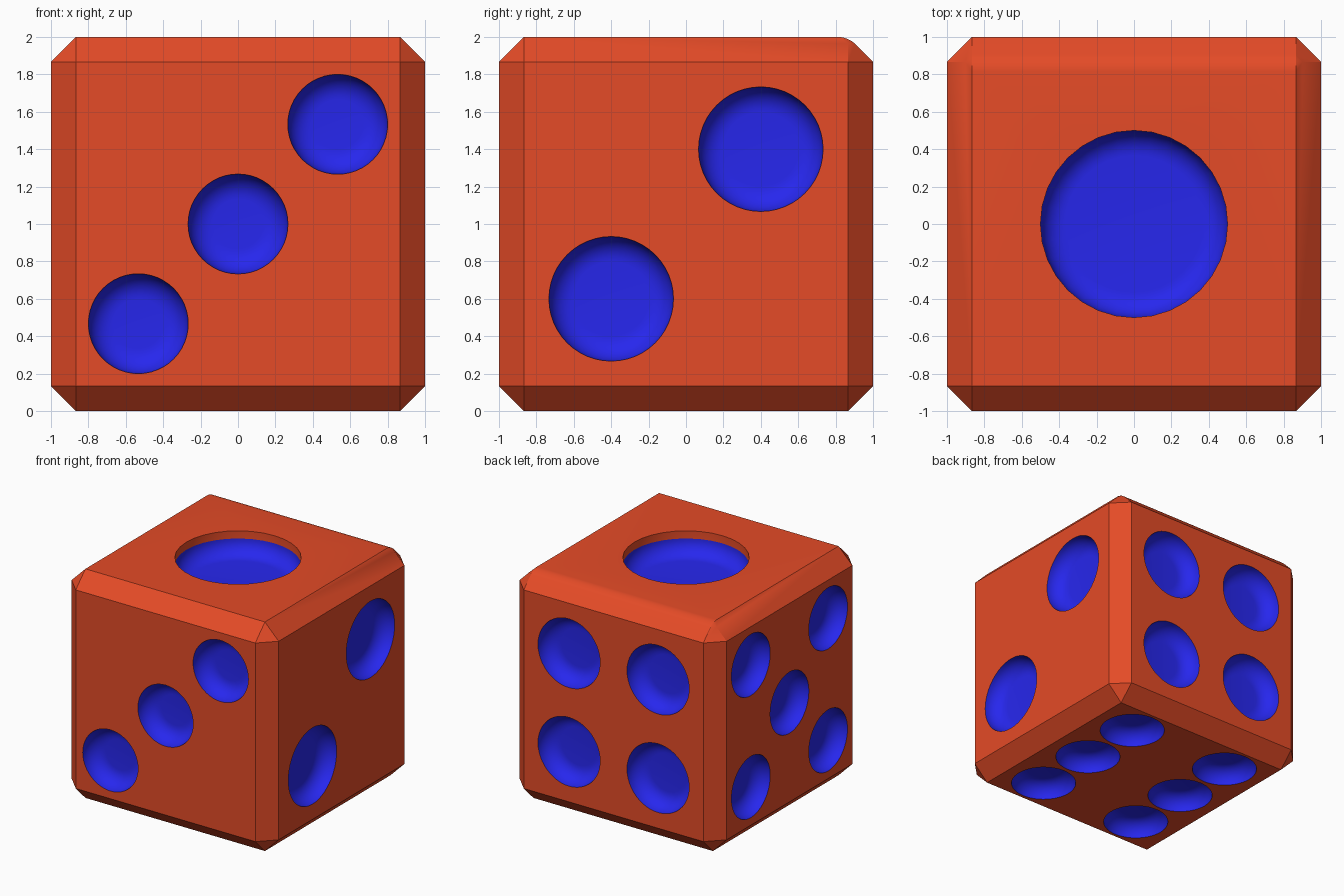
import bpy, bmesh
from math import pi, sin, cos, radians
from mathutils import Vector, Matrix

if "Cube" in bpy.data.objects:
    bpy.data.objects.remove(bpy.data.objects["Cube"])


def material(name, color):
    m = bpy.data.materials.new(name)
    m.diffuse_color = color
    m.use_nodes = True
    m.node_tree.nodes["Principled BSDF"].inputs["Base Color"].default_value = m.diffuse_color
    return m


BODY = material("orange_body", (0.78, 0.07, 0.02, 1))
PIP = material("blue_pip", (0.02, 0.02, 0.85, 1))
CH = 0.133  # chamfer width, also pip depth

# Body: chamfered cube, with the top-back edge rounded over
bm = bmesh.new()
bmesh.ops.create_cube(bm, size=2, matrix=Matrix.Translation((0, 0, 1)))
bmesh.ops.bevel(bm, geom=bm.edges[:], offset=CH, offset_type='OFFSET',
                segments=1, affect='EDGES')
edge = [e for e in bm.edges
        if all(v.co.z > 1.99 and v.co.y > 0.8 for v in e.verts)]
bmesh.ops.bevel(bm, geom=edge, offset=0.05, offset_type='OFFSET',
                segments=5, profile=0.5, affect='EDGES')
mesh = bpy.data.meshes.new("die_body")
bm.to_mesh(mesh)
bm.free()
mesh.materials.append(BODY)
mesh.materials.append(PIP)
die = bpy.data.objects.new("die_body", mesh)
bpy.context.collection.objects.link(die)

# Pip cutters: revolved dishes with a flat floor and a rounded wall
cut = bmesh.new()


def add_pip(normal, u_axis, u, v, r, wall=0.0, sides=48):
    n, ua = Vector(normal), Vector(u_axis)
    va = n.cross(ua)
    centre = Vector((0, 0, 1)) + n + ua * u + va * v
    prof = [(r, 0.1)]
    if wall:
        prof.append((r, -wall))
    else:
        prof.append((r, 0.0))
    steps = 8
    for i in range(1, steps + 1):
        a = pi / 2 * i / steps
        prof.append((r - CH * (1 - cos(a)), -wall - CH * sin(a)))
    rings = []
    for pr, h in prof:
        rings.append([cut.verts.new(centre + n * h
                                    + ua * (pr * cos(2 * pi * k / sides))
                                    + va * (pr * sin(2 * pi * k / sides)))
                      for k in range(sides)])
    cut.faces.new(rings[0])
    for j in range(len(rings) - 1):
        for k in range(sides):
            k2 = (k + 1) % sides
            f = cut.faces.new((rings[j][k], rings[j + 1][k],
                               rings[j + 1][k2], rings[j][k2]))
            f.material_index = 1 if j else 0
    cut.faces.new(rings[-1][::-1]).material_index = 1


X, Y, Z = Vector((1, 0, 0)), Vector((0, 1, 0)), Vector((0, 0, 1))
# one: top, set below a short straight wall
add_pip(Z, X, 0, 0, 0.5, wall=0.067, sides=32)
# two: right
for s in (-1, 1):
    add_pip(X, Y, 0.4 * s, 0.4 * s, 0.333)
# three: front
for s in (-1, 0, 1):
    add_pip(-Y, X, 0.533 * s, 0.533 * s, 0.267)
# four: back
for s in (-1, 1):
    for t in (-1, 1):
        add_pip(Y, -X, 0.43 * s, 0.43 * t, 0.30)
# five: left
add_pip(-X, -Y, 0, 0, 0.267)
for s in (-1, 1):
    for t in (-1, 1):
        add_pip(-X, -Y, 0.533 * s, 0.533 * t, 0.267)
# six: bottom, two rows of three along y
for s in (-1, 1):
    for t in (-1, 0, 1):
        add_pip(-Z, X, 0.5 * s, 0.573 * t, 0.267)

bmesh.ops.recalc_face_normals(cut, faces=cut.faces[:])
cmesh = bpy.data.meshes.new("pip_cutter")
cut.to_mesh(cmesh)
cut.free()
cmesh.materials.append(BODY)
cmesh.materials.append(PIP)
cutter = bpy.data.objects.new("pip_cutter", cmesh)
cutter.hide_render = True
bpy.context.collection.objects.link(cutter)

# Carve the pips, then smooth only the shallow angles
mod = die.modifiers.new("pips", 'BOOLEAN')
mod.operation = 'DIFFERENCE'
mod.solver = 'EXACT'
mod.object = cutter
bpy.context.view_layer.objects.active = die
die.select_set(True)
bpy.ops.object.modifier_apply(modifier=mod.name)
bpy.data.objects.remove(cutter)
bpy.ops.object.shade_smooth_by_angle(angle=radians(30))
